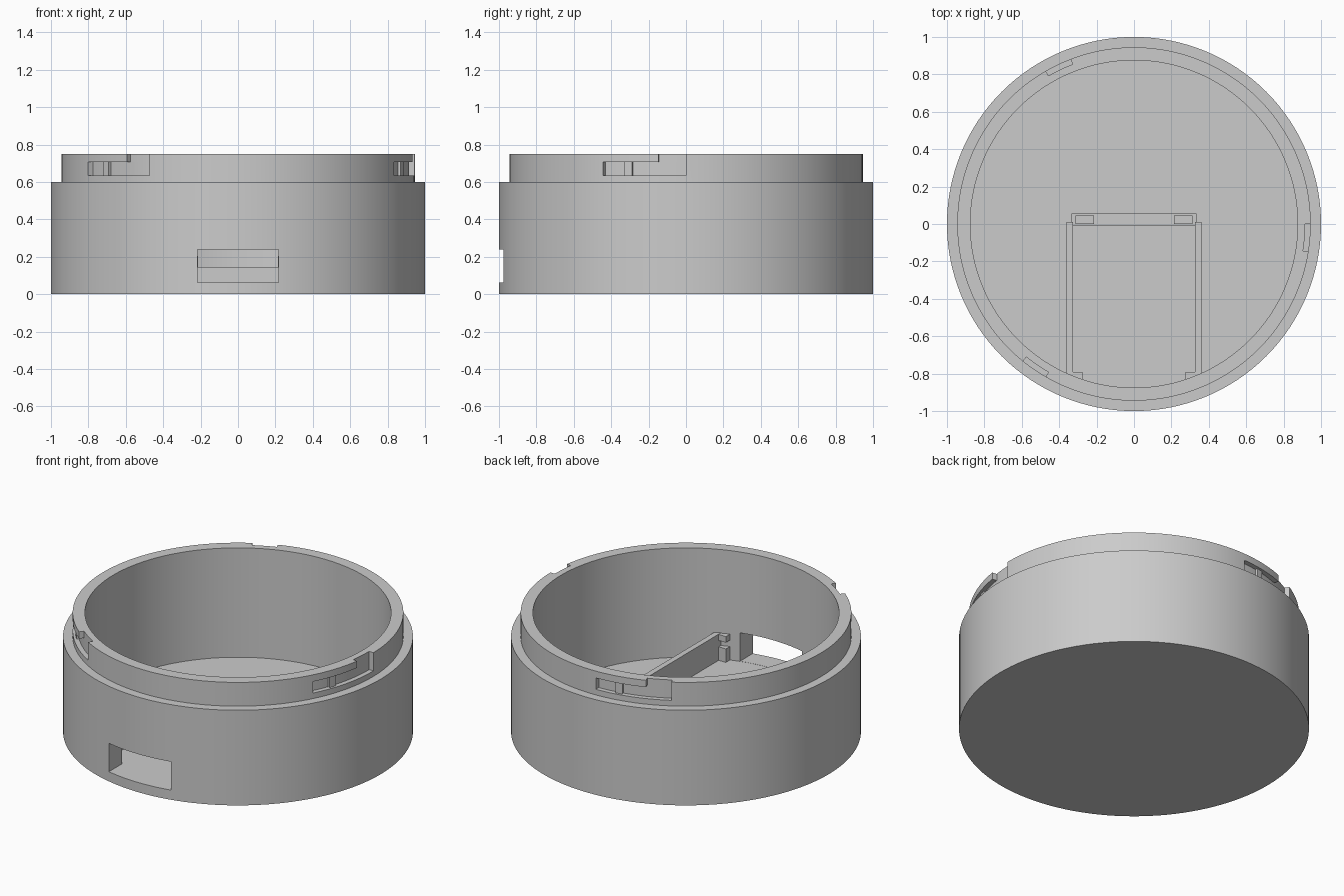
import bpy, bmesh, math

old = bpy.data.objects.get("Cube")
if old:
    bpy.data.objects.remove(old, do_unlink=True)

GREY = (0.6, 0.6, 0.6, 1)
mat = bpy.data.materials.new("plain_grey")
mat.use_nodes = True
mat.diffuse_color = GREY
mat.node_tree.nodes["Principled BSDF"].inputs["Base Color"].default_value = GREY

FLOOR, BOARD, RAIL_TOP = 0.06, 0.145, 0.225
SHOULDER, TOP = 0.6, 0.75
R_OUT, R_RING, R_IN, R_SLOT = 1.0, 0.945, 0.875, 0.915
SEGMENTS = 128


def make_object(name, bm):
    bmesh.ops.recalc_face_normals(bm, faces=bm.faces)
    mesh = bpy.data.meshes.new(name)
    bm.to_mesh(mesh)
    bm.free()
    mesh.materials.append(mat)
    obj = bpy.data.objects.new(name, mesh)
    bpy.context.collection.objects.link(obj)
    return obj


def lathe(name, profile):
    """Revolve an (r, z) profile; both ends close with a disc."""
    bm = bmesh.new()
    rings = []
    for r, z in profile:
        angles = [2 * math.pi * i / SEGMENTS for i in range(SEGMENTS)]
        rings.append([bm.verts.new((r * math.cos(a), r * math.sin(a), z)) for a in angles])
    for low, high in zip(rings, rings[1:]):
        for i in range(SEGMENTS):
            j = (i + 1) % SEGMENTS
            bm.faces.new((low[i], low[j], high[j], high[i]))
    bm.faces.new(rings[0])
    bm.faces.new(rings[-1])
    return make_object(name, bm)


def box(name, x0, x1, y0, y1, z0, z1):
    bm = bmesh.new()
    bmesh.ops.create_cube(bm, size=1)
    for v in bm.verts:
        v.co.x = x1 if v.co.x > 0 else x0
        v.co.y = y1 if v.co.y > 0 else y0
        v.co.z = z1 if v.co.z > 0 else z0
    return make_object(name, bm)


def sector(name, r0, r1, a0, a1, z0, z1, steps=10):
    """Curved block between two radii, two angles and two heights."""
    bm = bmesh.new()
    rows = []
    for i in range(steps + 1):
        a = math.radians(a0 + (a1 - a0) * i / steps)
        corners = ((r0, z0), (r1, z0), (r1, z1), (r0, z1))
        rows.append([bm.verts.new((r * math.cos(a), r * math.sin(a), z)) for r, z in corners])
    for one, two in zip(rows, rows[1:]):
        for k in range(4):
            m = (k + 1) % 4
            bm.faces.new((one[k], one[m], two[m], two[k]))
    bm.faces.new(rows[0])
    bm.faces.new(rows[-1])
    return make_object(name, bm)


def cut(target, cutter):
    mod = target.modifiers.new("cut", "BOOLEAN")
    mod.operation = "DIFFERENCE"
    mod.solver = "EXACT"
    mod.object = cutter
    bpy.context.view_layer.objects.active = target
    bpy.ops.object.modifier_apply(modifier=mod.name)
    bpy.data.objects.remove(cutter, do_unlink=True)


# Round cup with a narrower locking collar
cup = lathe("round_case", [(R_OUT, 0), (R_OUT, SHOULDER), (R_RING, SHOULDER), (R_RING, TOP),
                           (R_IN, TOP), (R_IN, SHOULDER), (R_IN, FLOOR)])

# Connector opening through the front wall
cut(cup, box("port_cutter", -0.217, 0.217, -1.1, -0.7, FLOOR + 0.001, 0.24))

# Three twist-lock slots: open entry, sideways channel and click rib
for n, end in enumerate((0, 120, 240)):
    cut(cup, sector("entry_cutter", R_SLOT, 1.1, end - 9, end, 0.635, 0.85))
    cut(cup, sector("channel_cutter", R_SLOT, 1.1, end - 28, end - 5, 0.635, 0.707))
    sector(f"click_rib_{n + 1}", R_SLOT - 0.01, R_SLOT + 0.015, end - 20.7, end - 18,
           0.63, 0.712, steps=2)

# Board holder: side rails, front clips and rear posts, mirrored left and right
for side, s in (("left", 1), ("right", -1)):
    def pair(name, inner, outer, *rest):
        x0, x1 = sorted((s * inner, s * outer))
        return box(f"{side}_{name}", x0, x1, *rest)

    pair("rail", 0.325, 0.36, -0.815, 0.01, FLOOR - 0.01, RAIL_TOP)
    pair("lower_clip", 0.275, 0.327, -0.835, -0.79, FLOOR - 0.01, BOARD)
    pair("upper_clip", 0.275, 0.327, -0.835, -0.79, 0.185, RAIL_TOP - 0.002)
    pair("rear_post", 0.213, 0.313, 0, 0.045, BOARD - 0.01, 0.205)

box("rear_stop", -0.335, 0.335, -0.01, 0.055, FLOOR - 0.01, BOARD)

# Smooth the round walls, keep the corners crisp
bpy.ops.object.select_all(action="DESELECT")
cup.select_set(True)
bpy.context.view_layer.objects.active = cup
bpy.ops.object.shade_smooth_by_angle(angle=math.radians(30))
